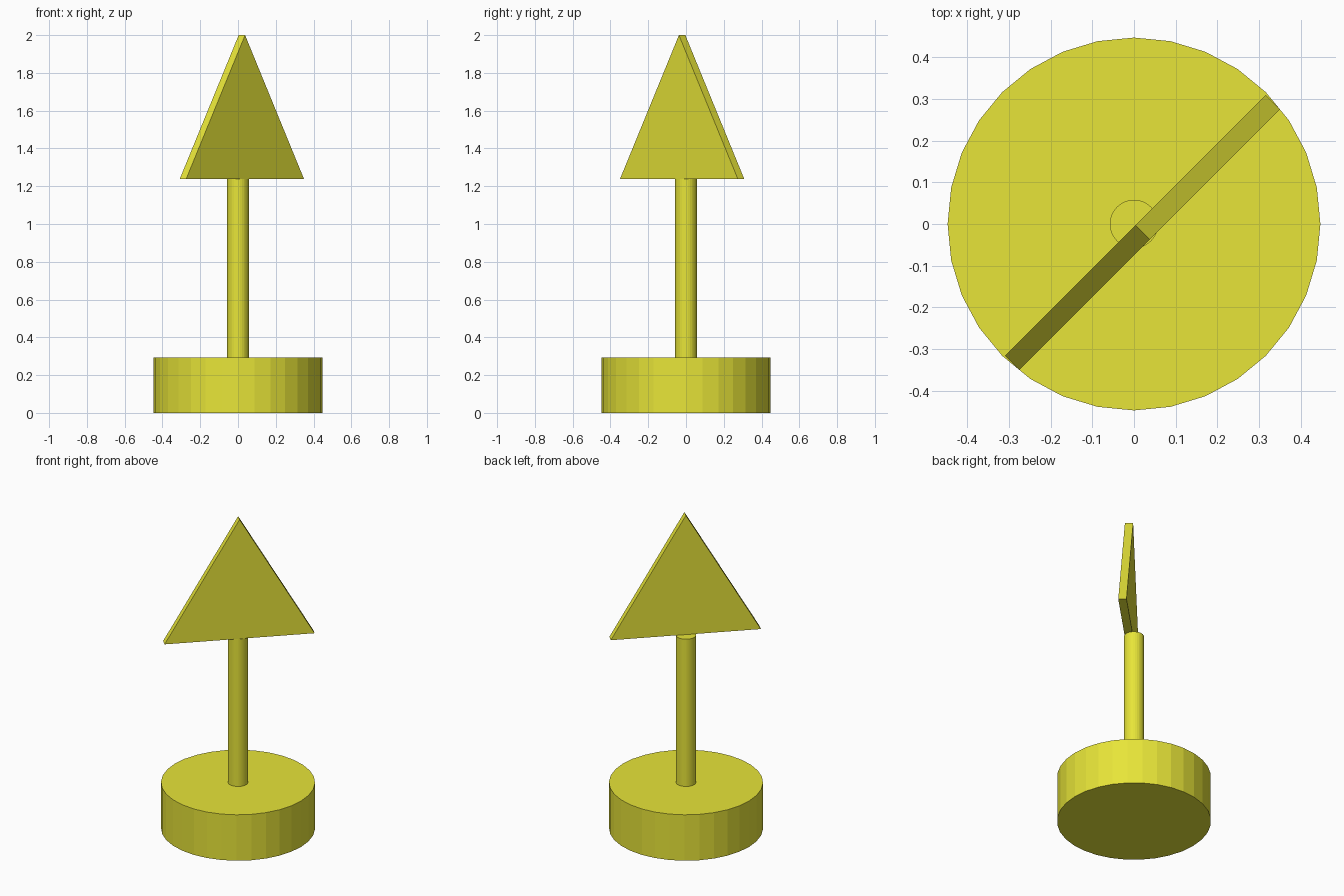
import bpy, bmesh
from math import radians
from mathutils import Matrix, Vector

if "Cube" in bpy.data.objects:
    bpy.data.objects.remove(bpy.data.objects["Cube"])

yellow = bpy.data.materials.new("yellow")
yellow.diffuse_color = (0.8, 0.78, 0.04, 1)
yellow.use_nodes = True
yellow.node_tree.nodes["Principled BSDF"].inputs["Base Color"].default_value = yellow.diffuse_color


def disc(name, radius, z0, z1, sides=32):
    bpy.ops.mesh.primitive_cylinder_add(vertices=sides, radius=radius, depth=z1 - z0,
                                        location=(0, 0, (z0 + z1) / 2))
    ob = bpy.context.object
    ob.name = name
    ob.data.materials.append(yellow)
    return ob


# Round foot and post
BASE_TOP, POST_TOP = 0.294, 1.237
disc("base", 0.447, 0, BASE_TOP)
disc("post", 0.058, BASE_TOP, POST_TOP)

# Triangular sign plate: back face on the post axis, turned 45 degrees
bm = bmesh.new()
profile = [(-0.442, POST_TOP), (0.442, POST_TOP), (0, 2.0)]
face = bm.faces.new([bm.verts.new((x, -0.005, z)) for x, z in profile])
ext = bmesh.ops.extrude_face_region(bm, geom=[face])
bmesh.ops.translate(bm, vec=Vector((0, -0.048, 0)),
                    verts=[g for g in ext["geom"] if isinstance(g, bmesh.types.BMVert)])
bmesh.ops.recalc_face_normals(bm, faces=bm.faces)
bmesh.ops.transform(bm, matrix=Matrix.Rotation(radians(45), 4, 'Z'), verts=bm.verts)
mesh = bpy.data.meshes.new("sign_plate")
bm.to_mesh(mesh)
bm.free()
mesh.materials.append(yellow)
bpy.context.collection.objects.link(bpy.data.objects.new("sign_plate", mesh))
